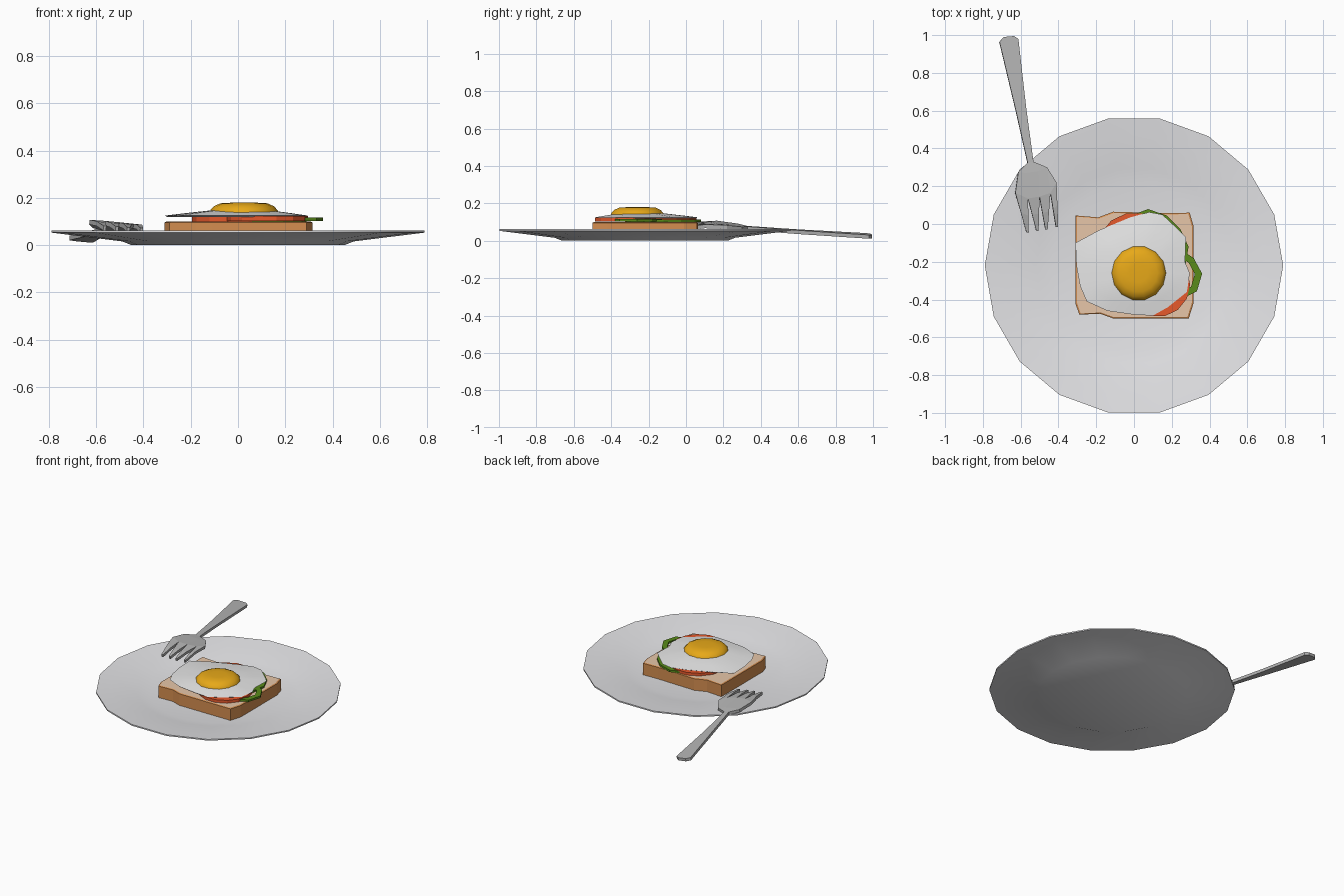
import bpy, bmesh, math
from mathutils import Vector

if "Cube" in bpy.data.objects:
    bpy.data.objects.remove(bpy.data.objects["Cube"])


def material(name, rgb):
    m = bpy.data.materials.new(name)
    m.diffuse_color = (*rgb, 1)
    m.use_nodes = True
    m.node_tree.nodes["Principled BSDF"].inputs["Base Color"].default_value = m.diffuse_color
    return m


WHITE = material("porcelain white", (0.78, 0.78, 0.80))
EGG = material("egg white", (0.84, 0.84, 0.84))
YOLK = material("yolk yellow", (0.85, 0.42, 0.01))
CRUST = material("crust brown", (0.66, 0.27, 0.08))
CRUMB = material("crumb tan", (0.85, 0.60, 0.42))
RED = material("tomato red", (0.80, 0.10, 0.025))
GREEN = material("pepper green", (0.10, 0.26, 0.01))
STEEL = material("fork grey", (0.46, 0.46, 0.46))


def finish(name, bm, mats, smooth=None):
    bmesh.ops.recalc_face_normals(bm, faces=bm.faces)
    me = bpy.data.meshes.new(name)
    bm.to_mesh(me)
    bm.free()
    ob = bpy.data.objects.new(name, me)
    bpy.context.collection.objects.link(ob)
    for m in mats:
        me.materials.append(m)
    if smooth:
        bpy.ops.object.select_all(action='DESELECT')
        ob.select_set(True)
        bpy.context.view_layer.objects.active = ob
        bpy.ops.object.shade_smooth_by_angle(angle=math.radians(smooth))
    return ob


def loft(name, loops, mats, closed=False, smooth=None, top_mat=0):
    """Skin a stack of equal-length loops; cap the ends or close into a ring."""
    bm = bmesh.new()
    rows = [[bm.verts.new(p) for p in lp] for lp in loops]
    n = len(rows[0])
    pairs = list(zip(rows, rows[1:]))
    if closed:
        pairs.append((rows[-1], rows[0]))
    for a, b in pairs:
        for i in range(n):
            j = (i + 1) % n
            bm.faces.new((a[i], a[j], b[j], b[i]))
    if not closed:
        bm.faces.new(rows[0][::-1])
        bm.faces.new(rows[-1]).material_index = top_mat
    return finish(name, bm, mats, smooth)


def circle(cx, cy, r, z, n, start=0.0, wobble=0.0):
    pts = []
    for i in range(n):
        a = math.tau * i / n + start
        q = r * (1 + wobble * math.cos(3 * a + 1))
        pts.append((cx + q * math.cos(a), cy + q * math.sin(a), z))
    return pts


def scaled(outline, c, s, z):
    return [(c[0] + (x - c[0]) * s, c[1] + (y - c[1]) * s, z) for x, y in outline]


# Plate: 18-sided dish, underside to rim to inner floor
profile = [(0.45, 0.0), (0.49, 0.016), (0.79, 0.053), (0.79, 0.062),
           (0.70, 0.052), (0.52, 0.029), (0.44, 0.014)]
loft("plate", [circle(0, -0.22, r, z, 18) for r, z in profile], [WHITE], smooth=35)

# Toast: crust block with a crumb top
bread = [(-0.31, -0.01), (-0.31, -0.42), (-0.29, -0.48), (-0.18, -0.475), (-0.11, -0.50),
         (0.29, -0.50), (0.315, -0.42), (0.315, -0.01), (0.295, 0.06), (0.18, 0.057),
         (-0.11, 0.065), (-0.19, 0.035), (-0.31, 0.045)]
mid = (0, -0.22)
loft("toast", [scaled(bread, mid, 1, 0.014), scaled(bread, mid, 1, 0.096),
               scaled(bread, mid, 0.975, 0.1)], [CRUST, CRUMB], top_mat=1)

# Tomato slices
for i, (x, y, r, z) in enumerate([(0.0, -0.135, 0.195, 0.099), (0.125, -0.32, 0.172, 0.103)]):
    loft(f"tomato_slice_{i + 1}", [circle(x, y, r, z, 14), circle(x, y, r, z + 0.02, 14)], [RED])

# Pepper rings
for i, (x, y, r, z, n) in enumerate([(0.085, -0.13, 0.20, 0.099, 12), (0.22, -0.27, 0.138, 0.102, 9)]):
    loops = [circle(x, y, q, h, n, 0.05, 0.05) for q, h in
             ((r, z), (r, z + 0.014), (r - 0.038, z + 0.014), (r - 0.038, z))]
    loft(f"pepper_ring_{i + 1}", loops, [GREEN], closed=True)

# Fried egg: irregular white rising to the yolk
white = [(-0.31, -0.10), (-0.19, -0.035), (-0.02, 0.035), (0.08, 0.063), (0.15, 0.05),
         (0.225, -0.02), (0.275, -0.07), (0.27, -0.20), (0.295, -0.26), (0.28, -0.36),
         (0.18, -0.44), (0.10, -0.485), (0.0, -0.48), (-0.14, -0.46), (-0.25, -0.41),
         (-0.285, -0.33), (-0.305, -0.22)]
yc = (0.025, -0.26)
loft("egg_white", [scaled(white, yc, 0.97, 0.119), scaled(white, yc, 1, 0.125),
                   scaled(white, yc, 0.75, 0.135), scaled(white, yc, 0.45, 0.146)],
     [EGG], smooth=40)
dome = [(0.146, 0.136), (0.143, 0.147), (0.128, 0.164), (0.10, 0.177), (0.05, 0.180)]
loft("egg_yolk", [circle(*yc, r, z, 14) for r, z in dome], [YOLK], smooth=40)


# Fork: flat sheet bent along its length and slightly rolled, then thickened
BEND = [(-0.06, 0.070), (0.05, 0.090), (0.13, 0.097), (0.20, 0.095),
        (0.33, 0.076), (0.50, 0.063), (1.01, 0.033)]


def fork_point(x, y):
    z = BEND[-1][1]
    for (y0, z0), (y1, z1) in zip(BEND, BEND[1:]):
        if y0 <= y <= y1:
            z = z0 + (z1 - z0) * (y - y0) / (y1 - y0)
    axis = -0.49 - 0.19 * (y - 0.1)
    return Vector((x, y, z - 0.09 * (x - axis)))


bm = bmesh.new()
cache = {}


def vert(p):
    if p not in cache:
        cache[p] = bm.verts.new(fork_point(*p))
    return cache[p]


def face(*pts):
    bm.faces.new([vert(p) for p in pts])


# handle and shoulders as rows of (left, right)
rows = [((-0.69, 0.99), (-0.635, 0.995)), ((-0.712, 0.965), (-0.612, 0.98)),
        ((-0.625, 0.60), (-0.570, 0.61)), ((-0.563, 0.325), (-0.532, 0.33))]
for (a, b), (c, d) in zip(rows, rows[1:]):
    face(a, b, d, c)
shoulder = [(-0.612, 0.275), (-0.575, 0.27), (-0.505, 0.28), (-0.46, 0.30)]
roots = [(-0.628, 0.165), (-0.561, 0.135), (-0.500, 0.145), (-0.442, 0.165), (-0.41, 0.22)]
neck_l, neck_r = rows[-1]
face(neck_l, shoulder[1], shoulder[0])
face(neck_l, neck_r, shoulder[2], shoulder[1])
face(neck_r, shoulder[3], shoulder[2])
# palm between shoulders and tine roots
face(shoulder[0], shoulder[1], roots[1], roots[0])
face(shoulder[1], shoulder[2], roots[2], roots[1])
face(shoulder[2], shoulder[3], roots[3], roots[2])
face(shoulder[3], roots[4], roots[3])
# four tapering tines
tips = [(-0.563, -0.046), (-0.511, -0.036), (-0.463, -0.03), (-0.407, -0.016)]
for i, (tx, ty) in enumerate(tips):
    l, r = roots[i], roots[i + 1]
    ends = (tx - 0.006, ty), (tx + 0.006, ty)
    mids = [tuple(e[k] + (p[k] - e[k]) * 0.5 for k in (0, 1)) for e, p in zip(ends, (l, r))]
    face(l, r, mids[1], mids[0])
    face(mids[0], mids[1], ends[1], ends[0])
for f in bm.faces:
    f.normal_update()
fork = finish("fork", bm, [STEEL])
if fork.data.polygons[0].normal.z < 0:
    fork.data.flip_normals()
mod = fork.modifiers.new("thickness", 'SOLIDIFY')
mod.thickness = 0.02
mod.offset = -1
